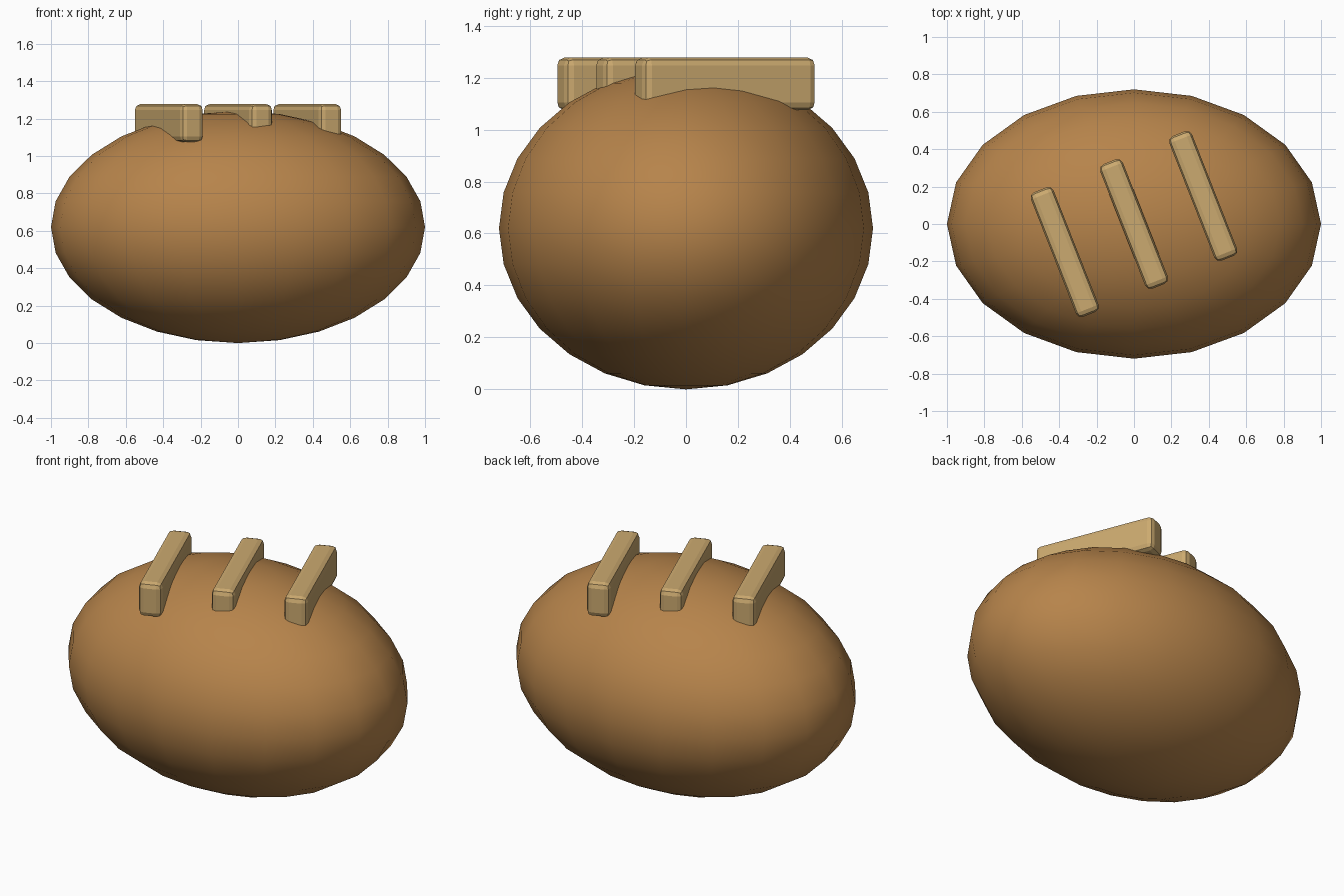
import bpy, math

if "Cube" in bpy.data.objects:
    bpy.data.objects.remove(bpy.data.objects["Cube"])

def material(name, color):
    m = bpy.data.materials.new(name)
    m.diffuse_color = color
    m.use_nodes = True
    m.node_tree.nodes["Principled BSDF"].inputs["Base Color"].default_value = m.diffuse_color
    return m

crust = material("crust", (0.47, 0.23, 0.07, 1))
pale = material("pale_dough", (0.60, 0.40, 0.16, 1))

# Loaf body
bpy.ops.mesh.primitive_uv_sphere_add(segments=20, ring_count=14, radius=1, location=(0, 0, 0.62))
loaf = bpy.context.object
loaf.name = "loaf"
loaf.scale = (1.0, 0.72, 0.62)
bpy.ops.object.transform_apply(location=False, rotation=False, scale=True)
loaf.data.materials.append(crust)
bpy.ops.object.shade_smooth_by_angle(angle=math.radians(40))

# Three slanted score strips along the top
for i in (-1, 0, 1):
    bpy.ops.mesh.primitive_cube_add(size=1, location=(0.37 * i, 0.15 * i, 1.176))
    s = bpy.context.object
    s.name = f"score_strip_{i + 2}"
    s.scale = (0.13, 0.715, 0.202)
    bpy.ops.object.transform_apply(location=False, rotation=False, scale=True)
    s.rotation_euler.z = math.radians(21.5)
    s.data.materials.append(pale)
    b = s.modifiers.new("rounded_edges", 'BEVEL')
    b.width = 0.03
    b.segments = 2
